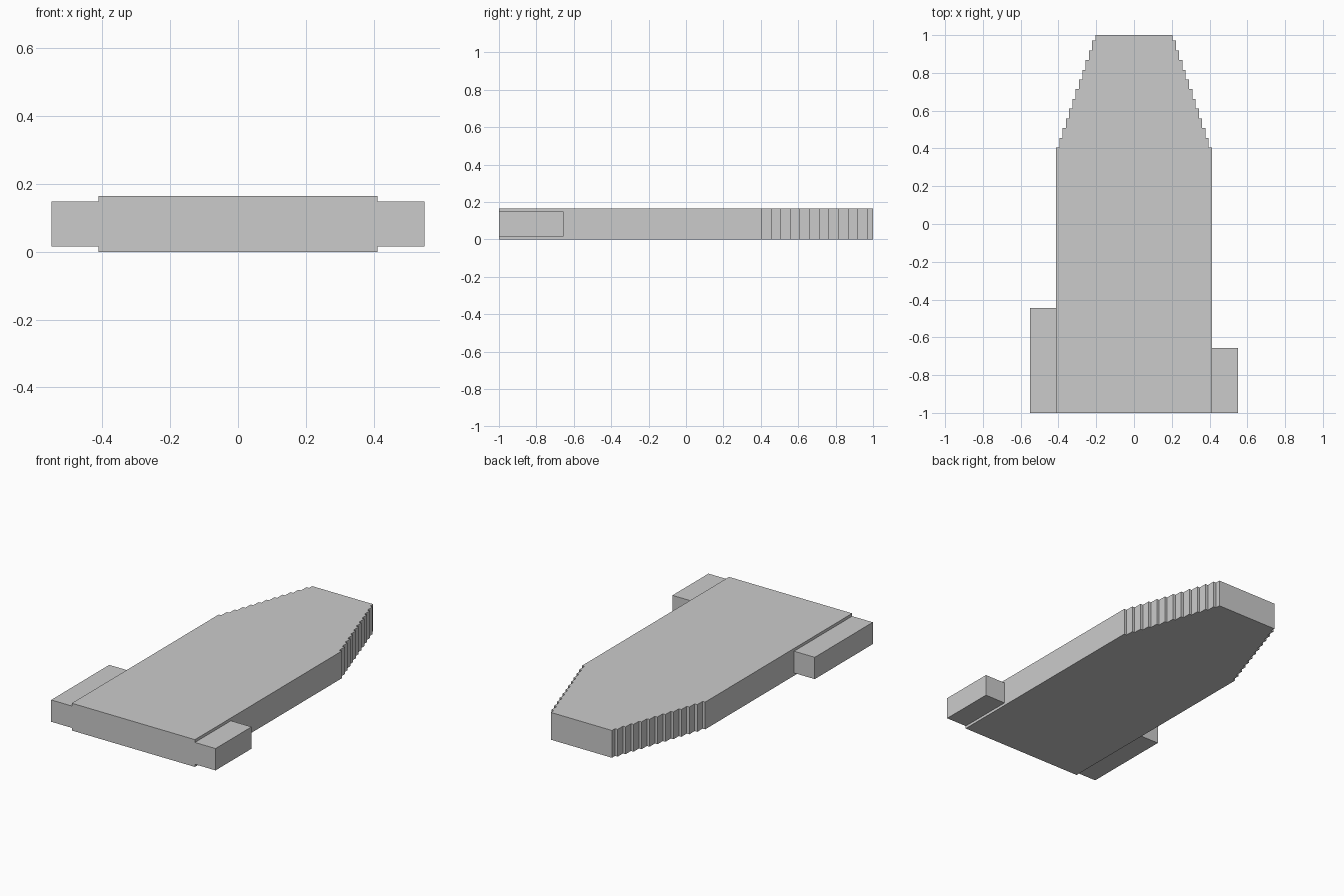
import bpy, bmesh

if "Cube" in bpy.data.objects:
    bpy.data.objects.remove(bpy.data.objects["Cube"])

HEIGHT = 0.165


def extrude_outline(name, pts, z0, z1):
    """Closed prism from a counter-clockwise XY outline."""
    bm = bmesh.new()
    face = bm.faces.new([bm.verts.new((x, y, z0)) for x, y in pts])
    top = bmesh.ops.extrude_face_region(bm, geom=[face])["geom"]
    verts = [g for g in top if isinstance(g, bmesh.types.BMVert)]
    bmesh.ops.translate(bm, verts=verts, vec=(0, 0, z1 - z0))
    bmesh.ops.recalc_face_normals(bm, faces=bm.faces)
    mesh = bpy.data.meshes.new(name)
    bm.to_mesh(mesh)
    bm.free()
    obj = bpy.data.objects.new(name, mesh)
    bpy.context.collection.objects.link(obj)
    return obj


def block(name, x0, x1, y0, y1, z0, z1):
    return extrude_outline(name, [(x0, y0), (x1, y0), (x1, y1), (x0, y1)], z0, z1)


# Main slab: straight sides, then twelve steps narrowing to the blunt nose
right = [(0.412, -1.0), (0.412, 0.405)]
y = 0.405
for i in range(12):
    x = 0.395 - i * 0.0173
    y_next = min(y + 0.0514, 1.0)
    right += [(x, y), (x, y_next)]
    y = y_next
left = [(-px, py) for px, py in reversed(right)]
extrude_outline("stepped_slab", right + left, 0.0, HEIGHT)

# Side blocks at the front end, of unequal length
block("left_side_block", -0.55, -0.412, -1.0, -0.445, 0.016, 0.148)
block("right_side_block", 0.412, 0.55, -1.0, -0.656, 0.016, 0.148)
